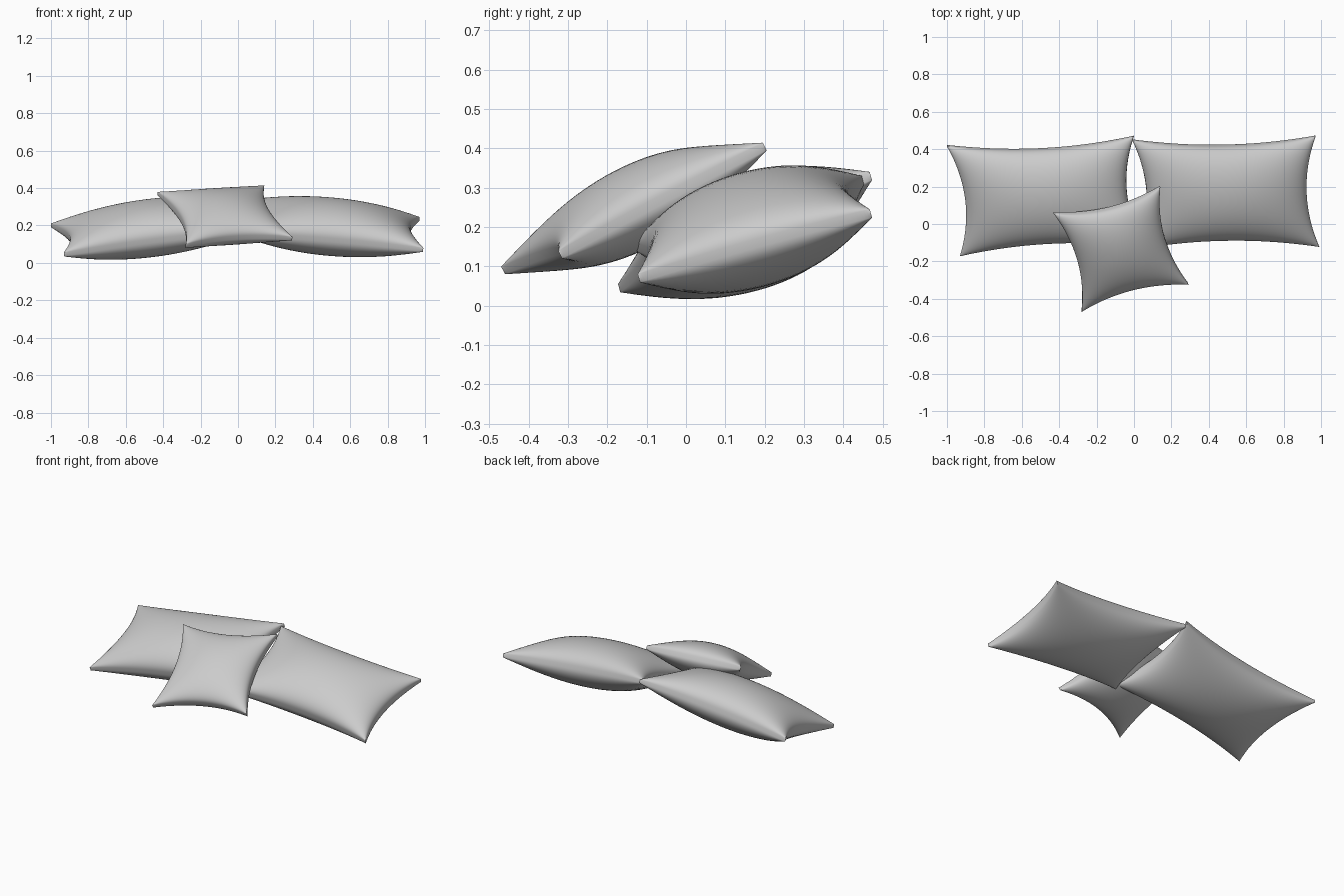
import bpy
import bmesh
from math import sin, pi
from mathutils import Vector

if "Cube" in bpy.data.objects:
    bpy.data.objects.remove(bpy.data.objects["Cube"])

fabric = bpy.data.materials.new("light grey fabric")
fabric.use_nodes = True
GREY = (0.6, 0.6, 0.6, 1)
fabric.diffuse_color = GREY
fabric.node_tree.nodes["Principled BSDF"].inputs["Base Color"].default_value = GREY

N = 36        # grid cells along each side
HEM = 0.011   # half thickness of the sewn edge


def pillow(name, corners, puff, pinch_u, pinch_v):
    """Stuffed pillow spanned by back-left, back-right, front-left, front-right corners."""
    bl, br, fl, fr = [Vector(c) for c in corners]
    normal = (br + fr - bl - fl).cross(bl + br - fl - fr).normalized()
    bm = bmesh.new()
    # rows bunch up toward the seam, where the curvature is strongest
    steps = [sin(pi * (i / N - 0.5)) for i in range(N + 1)]
    layers = []
    for side in (1, -1):
        grid = []
        for v in steps:
            row = []
            for u in steps:
                # sides bow inward between the pointed corners
                a = (u * (1 - pinch_u * (1 - v * v)) + 1) / 2
                b = (v * (1 - pinch_v * (1 - u * u)) + 1) / 2
                flat = fl.lerp(fr, a).lerp(bl.lerp(br, a), b)
                fill = max(0, (1 - u * u) * (1 - v * v)) ** 0.5
                row.append(bm.verts.new(flat + normal * side * (HEM + puff * fill)))
            grid.append(row)
        for j in range(N):
            for i in range(N):
                bm.faces.new((grid[j][i], grid[j][i + 1],
                              grid[j + 1][i + 1], grid[j + 1][i]))
        layers.append(grid)
    # hem strip joining the two covers
    rims = []
    for g in layers:
        rims.append(g[0][:-1] + [r[-1] for r in g[:-1]]
                    + g[-1][:0:-1] + [r[0] for r in g[:0:-1]])
    top, low = rims
    for k in range(len(top)):
        bm.faces.new((top[k - 1], top[k], low[k], low[k - 1]))
    bmesh.ops.recalc_face_normals(bm, faces=bm.faces)
    mesh = bpy.data.meshes.new(name)
    bm.to_mesh(mesh)
    bm.free()
    mesh.materials.append(fabric)
    obj = bpy.data.objects.new(name, mesh)
    bpy.context.collection.objects.link(obj)
    bpy.ops.object.select_all(action="DESELECT")
    obj.select_set(True)
    bpy.context.view_layer.objects.active = obj
    bpy.ops.object.shade_smooth_by_angle(angle=pi / 3)


# two large bed pillows side by side
pillow("right_pillow",
       [(-1.0, 0.42, 0.2), (0.0, 0.47, 0.33), (-0.93, -0.17, 0.045), (0.05, -0.12, 0.17)],
       0.132, 0.13, 0.15)
pillow("left_pillow",
       [(-0.01, 0.45, 0.32), (0.97, 0.47, 0.235), (0.03, -0.13, 0.15), (0.99, -0.12, 0.07)],
       0.132, 0.12, 0.14)
# small square cushion leaning on top
pillow("small_cushion",
       [(-0.43, 0.06, 0.37), (0.14, 0.2, 0.405), (-0.28, -0.465, 0.09), (0.29, -0.32, 0.13)],
       0.095, 0.18, 0.18)
